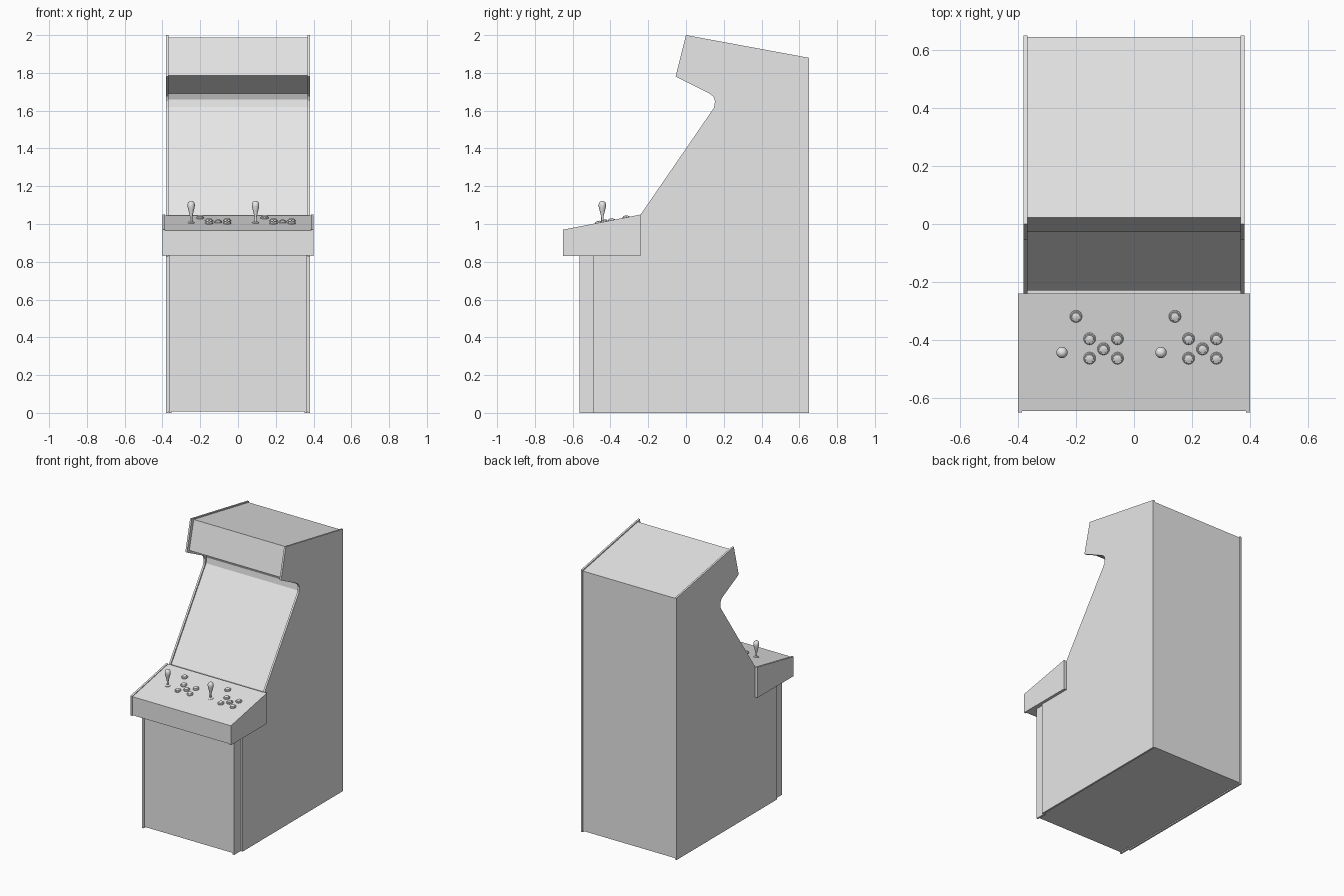
import bpy, bmesh, math
from mathutils import Matrix

if "Cube" in bpy.data.objects:
    bpy.data.objects.remove(bpy.data.objects["Cube"])

grey = bpy.data.materials.new("plain_light_grey")
grey.diffuse_color = (0.8, 0.8, 0.8, 1)
grey.use_nodes = True
grey.node_tree.nodes["Principled BSDF"].inputs["Base Color"].default_value = grey.diffuse_color


def finish(name, bm, smooth=False):
    bmesh.ops.recalc_face_normals(bm, faces=bm.faces)
    me = bpy.data.meshes.new(name)
    bm.to_mesh(me)
    bm.free()
    me.materials.append(grey)
    ob = bpy.data.objects.new(name, me)
    bpy.context.collection.objects.link(ob)
    if smooth:
        bpy.ops.object.select_all(action='DESELECT')
        bpy.context.view_layer.objects.active = ob
        ob.select_set(True)
        bpy.ops.object.shade_smooth_by_angle(angle=math.radians(40))
    return ob


def slab(name, profile, x0, x1):
    """Extrude a (y, z) side profile from x0 to x1."""
    bm = bmesh.new()
    f = bm.faces.new([bm.verts.new((x0, y, z)) for y, z in profile])
    ext = bmesh.ops.extrude_face_region(bm, geom=[f])
    moved = [v for v in ext["geom"] if isinstance(v, bmesh.types.BMVert)]
    bmesh.ops.translate(bm, verts=moved, vec=(x1 - x0, 0, 0))
    return finish(name, bm)


def side_pair(name, profile, inner, outer):
    slab(name + "_right", profile, inner, outer)
    slab(name + "_left", profile, -outer, -inner)


def lathe(name, outline, loc, tilt=0.0, sides=16):
    """Revolve an (r, z) outline about z."""
    bm = bmesh.new()
    vs = [bm.verts.new((r, 0, z)) for r, z in outline]
    es = [bm.edges.new(p) for p in zip(vs, vs[1:])]
    bmesh.ops.spin(bm, geom=vs + es, cent=(0, 0, 0), axis=(0, 0, 1),
                   angle=math.tau, steps=sides)
    bmesh.ops.remove_doubles(bm, verts=bm.verts, dist=1e-5)
    bm.transform(Matrix.Translation(loc) @ Matrix.Rotation(tilt, 4, 'X'))
    return finish(name, bm, True)


# Main cabinet: two side boards with a slightly recessed body between
side = [(-0.49, 0), (0.65, 0), (0.65, 1.88), (0, 2.0), (-0.055, 1.78),
        (0.125, 1.69), (0.145, 1.675), (0.154, 1.65), (0.148, 1.615),
        (-0.24, 1.05), (-0.24, 0.83), (-0.49, 0.83)]
side_pair("cabinet_side", side, 0.367, 0.38)
body = [(-0.485, 0.008), (0.645, 0.008), (0.645, 1.873), (0.022, 1.988),
        (-0.028, 1.785), (0.155, 1.69), (0.168, 1.66), (0.163, 1.62),
        (-0.23, 1.048), (-0.23, 0.84), (-0.485, 0.84)]
slab("cabinet_body", body, -0.367, 0.367)

# Lower front box, narrower than the cabinet
side_pair("lower_front_side",
          [(-0.565, 0), (-0.485, 0), (-0.485, 0.835), (-0.565, 0.835)], 0.352, 0.365)
slab("lower_front_panel",
     [(-0.558, 0.008), (-0.48, 0.008), (-0.48, 0.835), (-0.558, 0.835)], -0.352, 0.352)

# Control deck
side_pair("deck_side",
          [(-0.65, 0.83), (-0.24, 0.83), (-0.24, 1.05), (-0.65, 0.97)], 0.386, 0.40)
slab("deck_body",
     [(-0.645, 0.833), (-0.24, 0.833), (-0.24, 1.046), (-0.645, 0.966)], -0.386, 0.386)


def deck_z(y):
    return 1.046 + (y + 0.24) * 0.08 / 0.405


tilt = math.atan(0.08 / 0.405)
button = [(0.021, -0.003), (0.021, 0.005), (0.018, 0.008), (0.015, 0.008),
          (0.014, 0.012), (0.008, 0.014), (0, 0.0145)]
collar = [(0.018, -0.003), (0.018, 0.003), (0.012, 0.006), (0, 0.006)]
stick = [(0.006, -0.003), (0.006, 0.03), (0.008, 0.04), (0.014, 0.065),
         (0.019, 0.085), (0.0195, 0.098), (0.016, 0.109), (0.009, 0.115), (0, 0.117)]
spots = [(-0.2, -0.318), (-0.153, -0.395), (-0.057, -0.395),
         (-0.105, -0.43), (-0.153, -0.462), (-0.057, -0.462)]

# Joystick and six buttons for each of two players
for p, dx in enumerate((0, 0.341), 1):
    base = (-0.248 + dx, -0.443, deck_z(-0.443))
    lathe(f"joystick_{p}_collar", collar, base, tilt)
    lathe(f"joystick_{p}", stick, base)
    for i, (x, y) in enumerate(spots, 1):
        lathe(f"player_{p}_button_{i}", button, (x + dx, y, deck_z(y)), tilt)
